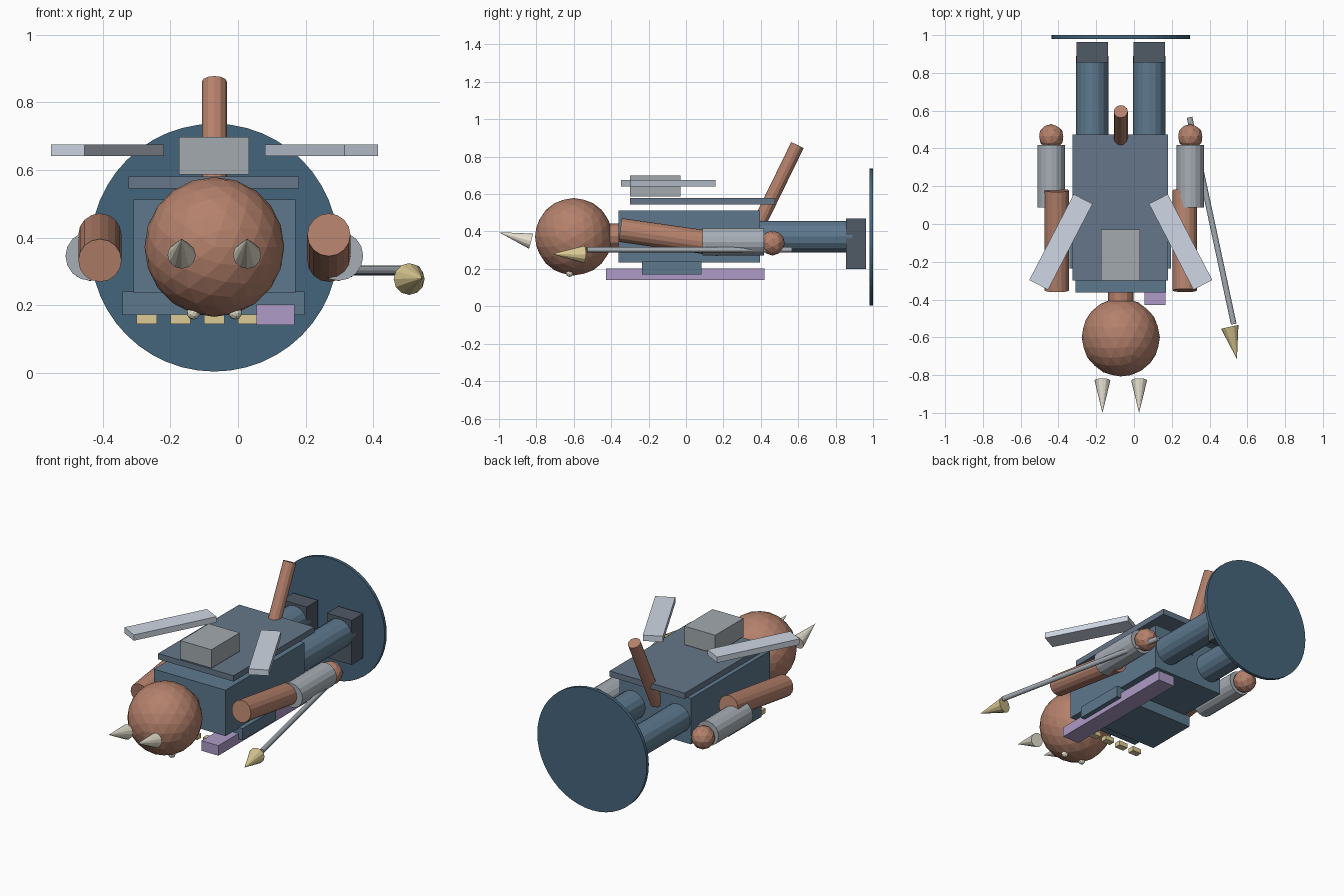
import bpy
from math import radians
from mathutils import Vector

if "Cube" in bpy.data.objects:
    bpy.data.objects.remove(bpy.data.objects["Cube"])

CX, CZ = -0.07, 0.37   # centre line of the figure, which lies face down with its head at -y


def mat(name, r, g, b):
    m = bpy.data.materials.new(name)
    m.diffuse_color = (r, g, b, 1)
    m.use_nodes = True
    m.node_tree.nodes["Principled BSDF"].inputs["Base Color"].default_value = m.diffuse_color
    return m


SKIN = mat("skin", .46, .22, .15)
BLUE = mat("blue_cloth", .11, .19, .27)
CAPE = mat("cape_cloth", .13, .18, .25)
DARK = mat("boot_leather", .08, .10, .13)
BASE = mat("base_blue", .06, .13, .20)
GOLD = mat("gold", .72, .60, .30)
BONE = mat("bone", .78, .74, .62)
LILAC = mat("sash_cloth", .42, .33, .57)
STEEL = mat("steel", .38, .42, .46)
BLADE = mat("pale_steel", .62, .68, .78)
PACK = mat("pack_grey", .36, .40, .43)


def finish(name, material):
    ob = bpy.context.object
    ob.name = name
    ob.data.materials.append(material)
    return ob


def box(name, material, x, y, z, angle=0):
    """Box from (min, max) pairs, optionally turned about z."""
    lo, hi = Vector((x[0], y[0], z[0])), Vector((x[1], y[1], z[1]))
    bpy.ops.mesh.primitive_cube_add(size=1, location=(lo + hi) / 2,
                                    rotation=(0, 0, radians(angle)), scale=hi - lo)
    return finish(name, material)


def rod(name, material, a, b, r1, r2=None, sides=12):
    """Cylinder or cone from point a to point b."""
    a, b = Vector(a), Vector(b)
    d = b - a
    bpy.ops.mesh.primitive_cone_add(vertices=sides, radius1=r1, radius2=r1 if r2 is None else r2,
                                    depth=d.length, location=(a + b) / 2,
                                    rotation=d.to_track_quat('Z', 'Y').to_euler())
    return finish(name, material)


def ball(name, material, centre, r, sub):
    bpy.ops.mesh.primitive_ico_sphere_add(subdivisions=sub, radius=r, location=centre,
                                          rotation=(radians(90), 0, 0))
    return finish(name, material)


# Base disc, torso and clothing
rod("base_disc", BASE, (CX, .98, CZ), (CX, 1.0, CZ), .367, sides=48)
box("torso", BLUE, (-.31, .17), (-.362, .395), (.235, .513))
box("chest_plate", BLUE, (-.342, .197), (-.236, .083), (.17, .24))
box("sash", LILAC, (.055, .168), (-.428, .42), (.141, .202))
box("cape", CAPE, (-.325, .18), (-.3, .475), (.545, .58))
box("back_pack", PACK, (-.175, .032), (-.3, -.03), (.586, .698))

# Necklace teeth
for i in range(5):
    x = CX + (i - 2) * .1
    box(f"necklace_tooth_{i + 1}", GOLD, (x - .03, x + .03), (-.335, -.295), (.144, .172))

# Head, neck and tail
rod("neck", SKIN, (CX, -.45, CZ + .005), (CX, -.33, CZ + .005), .067)
ball("head", SKIN, (CX, -.6, CZ + .002), .207, 3)
rod("tail", SKIN, (CX, .38, .42), (CX, .596, .862), .037)

# Paired parts
for side, s in (("left", -1), ("right", 1)):
    x = CX + s * .097
    rod(f"{side}_horn", BONE, (x, -.828, .348), (x, -1.0, .396), .042, 0)
    ball(f"{side}_eye", BONE, (CX + s * .062, -.622, .177), .02, 2)
    x = CX + s * .151
    rod(f"{side}_leg", BLUE, (x, .36, CZ + .002), (x, .89, CZ + .002), .085, sides=16)
    box(f"{side}_boot", DARK, (x - .083, x + .083), (.855, .963), (.2, .47))
    # arms swing in opposite directions
    x = CX + s * .339
    rod(f"{side}_upper_arm", SKIN, (x, -.352, CZ + s * .038), (x, .178, CZ - s * .038),
        .064, sides=16)
    x = CX + s * .368
    rod(f"{side}_forearm_guard", STEEL, (x, .088, .345), (x, .417, .345), .073, sides=16)
    ball(f"{side}_hand", SKIN, (x, .462, .338), .067, 2)
    x = CX + s * .317
    box(f"{side}_back_blade", BLADE, (x - .056, x + .056), (-.351, .161), (.641, .676), s * 27.4)

# Spear
rod("spear_shaft", STEEL, (.294, .565, .302), (.528, -.53, .302), .015)
rod("spear_head", GOLD, (.507, -.545, .277), (.545, -.716, .28), .047, 0)
